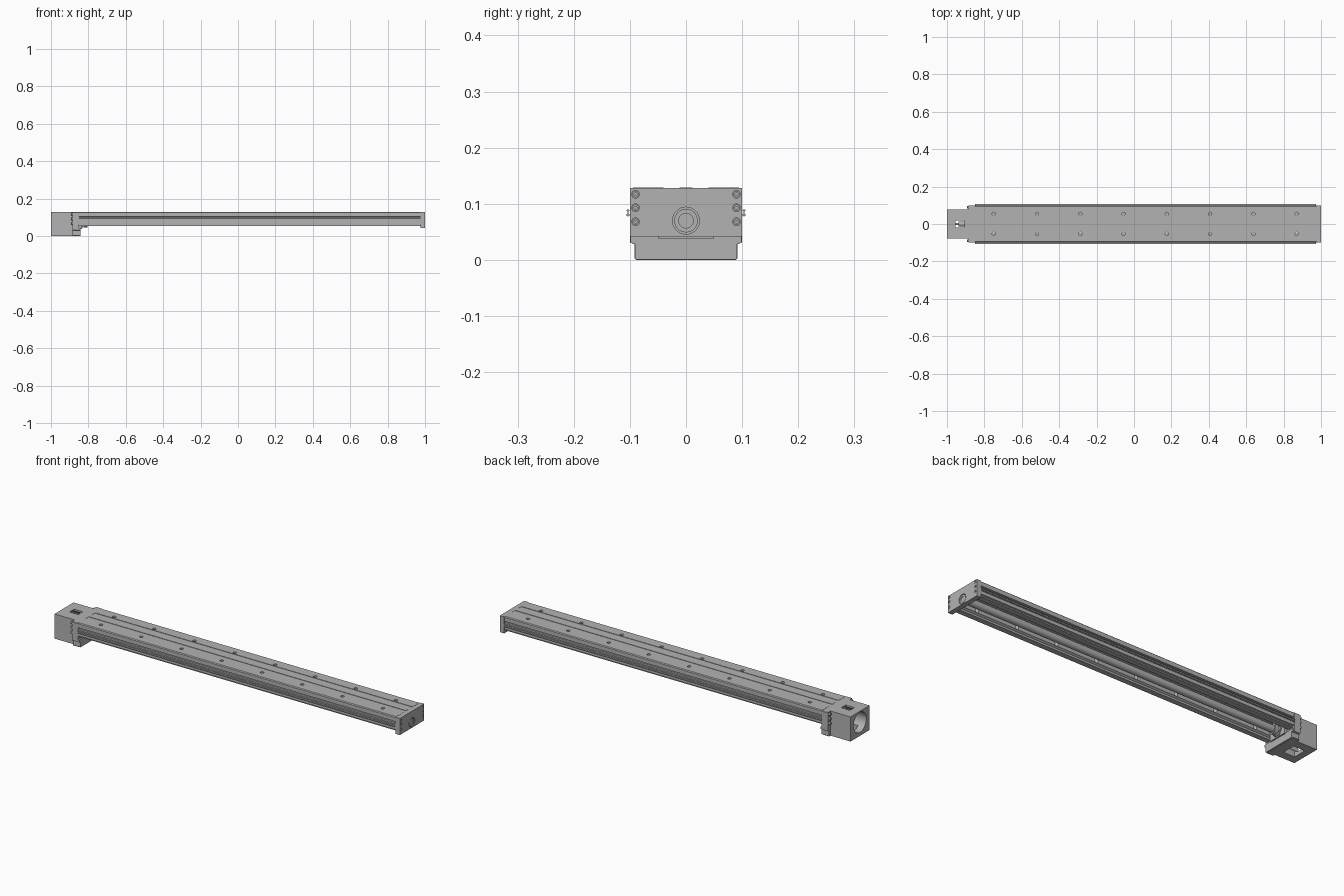
import bpy, bmesh, math
from mathutils import Matrix

cube = bpy.data.objects.get("Cube")
if cube:
    bpy.data.objects.remove(cube, do_unlink=True)

GREY = (0.45, 0.45, 0.45, 1)
mat = bpy.data.materials.new("anodised grey")
mat.use_nodes = True
mat.diffuse_color = GREY
shader = mat.node_tree.nodes["Principled BSDF"]
shader.inputs["Base Color"].default_value = GREY
shader.inputs["Roughness"].default_value = 0.6


def finish(bm, name):
    bmesh.ops.recalc_face_normals(bm, faces=bm.faces)
    mesh = bpy.data.meshes.new(name)
    bm.to_mesh(mesh)
    bm.free()
    mesh.materials.append(mat)
    ob = bpy.data.objects.new(name, mesh)
    bpy.context.collection.objects.link(ob)
    return ob


def box(name, x, y, z):
    bm = bmesh.new()
    bmesh.ops.create_cube(bm, size=1)
    for v in bm.verts:
        v.co = [lo + (c + 0.5) * (hi - lo) for c, (lo, hi) in zip(v.co, (x, y, z))]
    return finish(bm, name)


def rods(name, axis, places, radius, length, sides=24):
    """One object made of equal cylinders centred on the given places."""
    bm = bmesh.new()
    turn = Matrix.Rotation(math.pi / 2, 4, "Y") if axis == "x" else Matrix()
    for p in places:
        bmesh.ops.create_cone(bm, cap_ends=True, segments=sides, radius1=radius,
                              radius2=radius, depth=length,
                              matrix=Matrix.Translation(p) @ turn)
    return finish(bm, name)


def extrusion(name, half, x0, x1):
    """Mirror a half outline (y, z) and sweep it along x."""
    outline = half + [(-y, z) for y, z in reversed(half) if y > 0]
    bm = bmesh.new()
    face = bm.faces.new([bm.verts.new((x0, y, z)) for y, z in outline])
    out = bmesh.ops.extrude_face_region(bm, geom=[face])["geom"]
    bmesh.ops.translate(bm, vec=(x1 - x0, 0, 0),
                        verts=[g for g in out if isinstance(g, bmesh.types.BMVert)])
    return finish(bm, name)


def cut(target, *cutters):
    for c in cutters:
        c.hide_render = True
        mod = target.modifiers.new("cut", "BOOLEAN")
        mod.operation, mod.solver, mod.object = "DIFFERENCE", "EXACT", c
    graph = bpy.context.evaluated_depsgraph_get()
    mesh = bpy.data.meshes.new_from_object(target.evaluated_get(graph))
    target.modifiers.clear()
    target.data = mesh
    for c in cutters:
        bpy.data.objects.remove(c, do_unlink=True)


AXIS = 0.07       # height of the drive screw
SCREW_Z = (0.068, 0.093, 0.117)

# Open-bottomed extruded rail
body = extrusion("rail_body", [
    (0, .129), (.012, .129), (.012, .127), (.04, .127), (.04, .129),
    (.094, .129), (.098, .125), (.098, .104), (.092, .102), (.092, .096),
    (.098, .094), (.098, .062), (.09, .06), (.09, .054), (.062, .054),
    (.062, .064), (.052, .07), (.052, .085), (.045, .1), (0, .1)], -0.85, 0.975)
hole_x = [-0.75 + 0.2314 * i for i in range(8)]
cut(body, rods("hole_cutter", "z",
               [(x, y, 0.12) for x in hole_x for y in (-0.053, 0.054)], 0.009, 0.1, 16))

# Thin side strips
for side, s in (("left", 1), ("right", -1)):
    for level, z in (("upper", 0.087), ("lower", 0.079)):
        box(f"{side}_{level}_rib", (-0.85, 0.972), sorted((s * 0.097, s * 0.107)),
            (z, z + 0.0015))
    box(f"{side}_strip", (-0.85, 0.972), sorted((s * 0.1025, s * 0.104)), (0.077, 0.091))

# End plate with bearing seat
plate = box("end_plate", (0.975, 1), (-0.1, 0.1), (0.042, 0.128))
plate_screws = [(0.996, y, z) for y in (-0.09, 0.09) for z in SCREW_Z]
cut(plate, rods("seat_cutter", "x", [(1, 0, AXIS)], 0.024, 0.012, 32),
    rods("recess_cutter", "x", [(1, p[1], p[2]) for p in plate_screws], 0.0068, 0.012, 20))
heads = rods("end_plate_screws", "x", plate_screws, 0.0058, 0.006, 20)
cut(heads, rods("socket_cutter", "x", [(1, p[1], p[2]) for p in plate_screws],
                0.003, 0.008, 6))
bearing = rods("end_bearing", "x", [(0.995, 0, AXIS)], 0.021, 0.008, 32)
cut(bearing, rods("bearing_cutter", "x", [(1, 0, AXIS)], 0.013, 0.008, 32))

# Mounting flange behind the motor housing
flange = extrusion("motor_flange", [
    (0, 0), (.089, 0), (.092, .003), (.092, .028), (.1, .031),
    (.1, .126), (.098, .128), (0, .128)], -0.885, -0.85)
foot = extrusion("flange_foot", [
    (0, .001), (.089, .001), (.091, .004), (.091, .028), (.099, .031),
    (.099, .042), (0, .042)], -0.852, -0.842)
flange_screws = [(-0.888, y, z) for y in (-0.09, 0.09) for z in SCREW_Z]
heads = rods("flange_screws", "x", flange_screws, 0.007, 0.012, 20)
cut(heads, rods("socket_cutter", "x", [(-0.894, p[1], p[2]) for p in flange_screws],
                0.0035, 0.01, 6))

# Hollow motor housing with access windows
housing = box("motor_housing", (-1, -0.885), (-0.078, 0.078), (0, 0.128))
cut(housing, rods("bore_cutter", "x", [(-0.96, 0, AXIS)], 0.052, 0.14, 48),
    box("top_window_cutter", (-0.955, -0.905), (-0.019, 0.019), (0.1, 0.15)),
    box("bottom_window_cutter", (-0.965, -0.9), (-0.035, 0.035), (-0.02, 0.04)))
coupling = rods("shaft_coupling", "x", [(-0.91, 0, AXIS)], 0.014, 0.055, 32)
motor_shaft = rods("motor_shaft", "x", [(-0.93, 0, AXIS)], 0.006, 0.05, 20)

# Drive screw with its bearing block and nut
screw = rods("drive_screw", "x", [(0.065, 0, AXIS)], 0.018, 1.83, 32)
collar = rods("screw_collar", "x", [(-0.815, 0, AXIS)], 0.025, 0.02, 32)
nut = rods("lock_nut", "x", [(-0.84, 0, AXIS)], 0.03, 0.02, 6)
block = box("bearing_block", (-0.855, -0.835), (-0.05, 0.05), (0.038, 0.1))

# Smooth the round parts, keep the edges crisp
bpy.ops.object.select_all(action="DESELECT")
for ob in (body, plate, bearing, housing, coupling, motor_shaft, screw, collar):
    ob.select_set(True)
    bpy.context.view_layer.objects.active = ob
bpy.ops.object.shade_smooth_by_angle(angle=math.radians(30))
